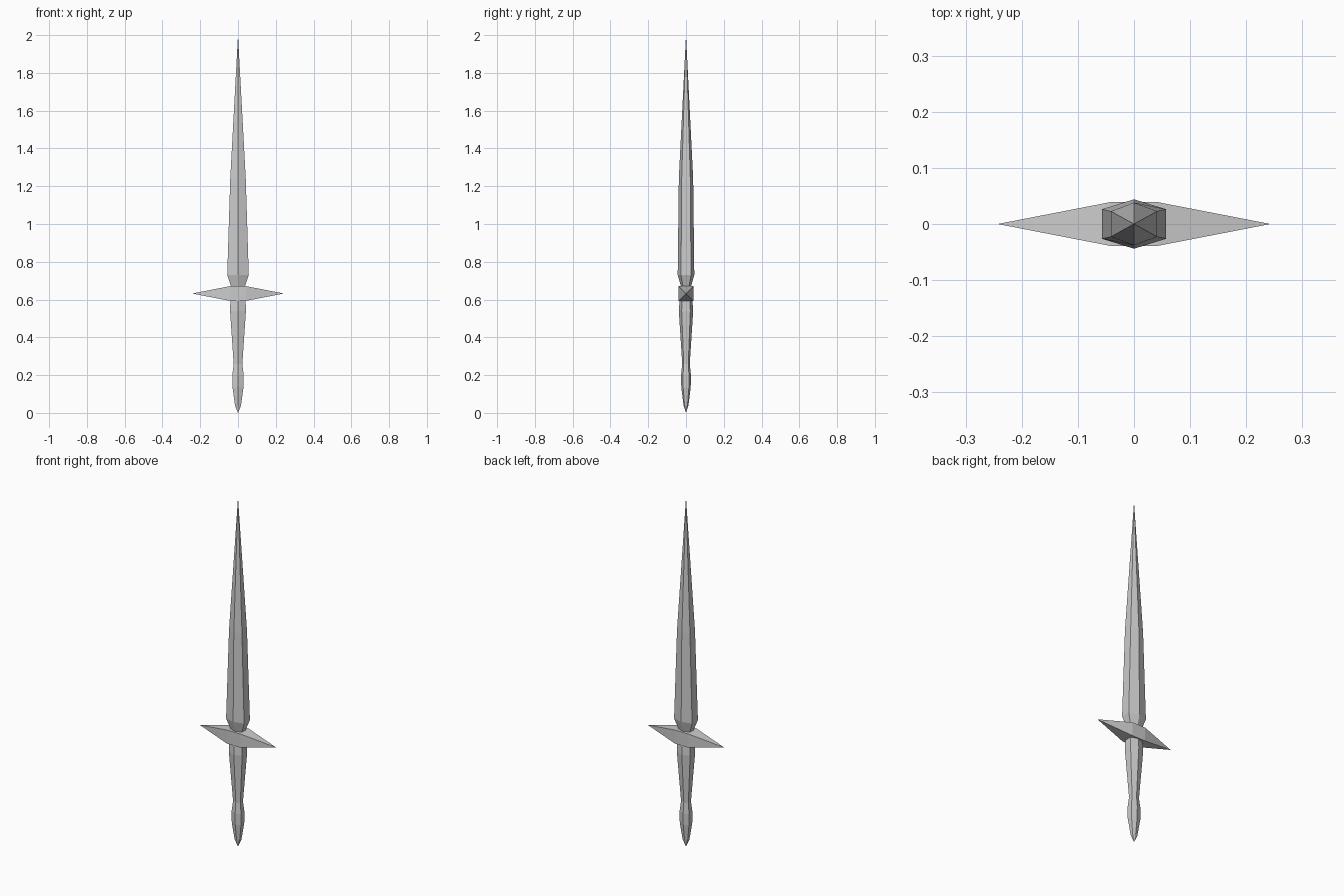
import bpy
import bmesh

if "Cube" in bpy.data.objects:
    bpy.data.objects.remove(bpy.data.objects["Cube"])


def make_object(name, bm):
    bmesh.ops.recalc_face_normals(bm, faces=bm.faces)
    mesh = bpy.data.meshes.new(name)
    bm.to_mesh(mesh)
    bm.free()
    obj = bpy.data.objects.new(name, mesh)
    bpy.context.collection.objects.link(obj)
    return obj


def hex_loft(name, sections, tip_z):
    """Six-sided shaft through (z, half width, half depth), closed to a point."""
    bm = bmesh.new()
    rings = []
    for z, w, d in sections:
        e = d * 0.6
        outline = [(w, -e), (w, e), (0, d), (-w, e), (-w, -e), (0, -d)]
        rings.append([bm.verts.new((x, y, z)) for x, y in outline])
    for a, b in zip(rings, rings[1:]):
        for i in range(6):
            j = (i + 1) % 6
            bm.faces.new((a[i], a[j], b[j], b[i]))
    bm.faces.new(rings[0])
    tip = bm.verts.new((0, 0, tip_z))
    for i in range(6):
        bm.faces.new((rings[-1][i], rings[-1][(i + 1) % 6], tip))
    return make_object(name, bm)


# Blade: flared shoulder, then a long taper to the point
hex_loft("blade", [(0.66, 0.033, 0.024), (0.73, 0.057, 0.044),
                   (1.24, 0.041, 0.038)], 2.0)

# Grip and pommel: narrowing downwards, swelling at the pommel
hex_loft("grip", [(0.61, 0.040, 0.033), (0.54, 0.042, 0.038),
                  (0.26, 0.023, 0.020), (0.20, 0.030, 0.026),
                  (0.135, 0.029, 0.025), (0.04, 0.016, 0.013)], 0.0)

# Crossguard: central block with each end drawn out to a point
bm = bmesh.new()
half, centre_z = 0.039, 0.632
rings = [[bm.verts.new((x, y * half, centre_z + z * half))
          for y, z in ((-1, -1), (1, -1), (1, 1), (-1, 1))] for x in (-0.042, 0.042)]
tips = [bm.verts.new((x, 0, centre_z)) for x in (-0.243, 0.243)]
for i in range(4):
    j = (i + 1) % 4
    bm.faces.new((rings[0][i], rings[0][j], rings[1][j], rings[1][i]))
    for ring, tip in zip(rings, tips):
        bm.faces.new((ring[i], ring[j], tip))
make_object("crossguard", bm)
